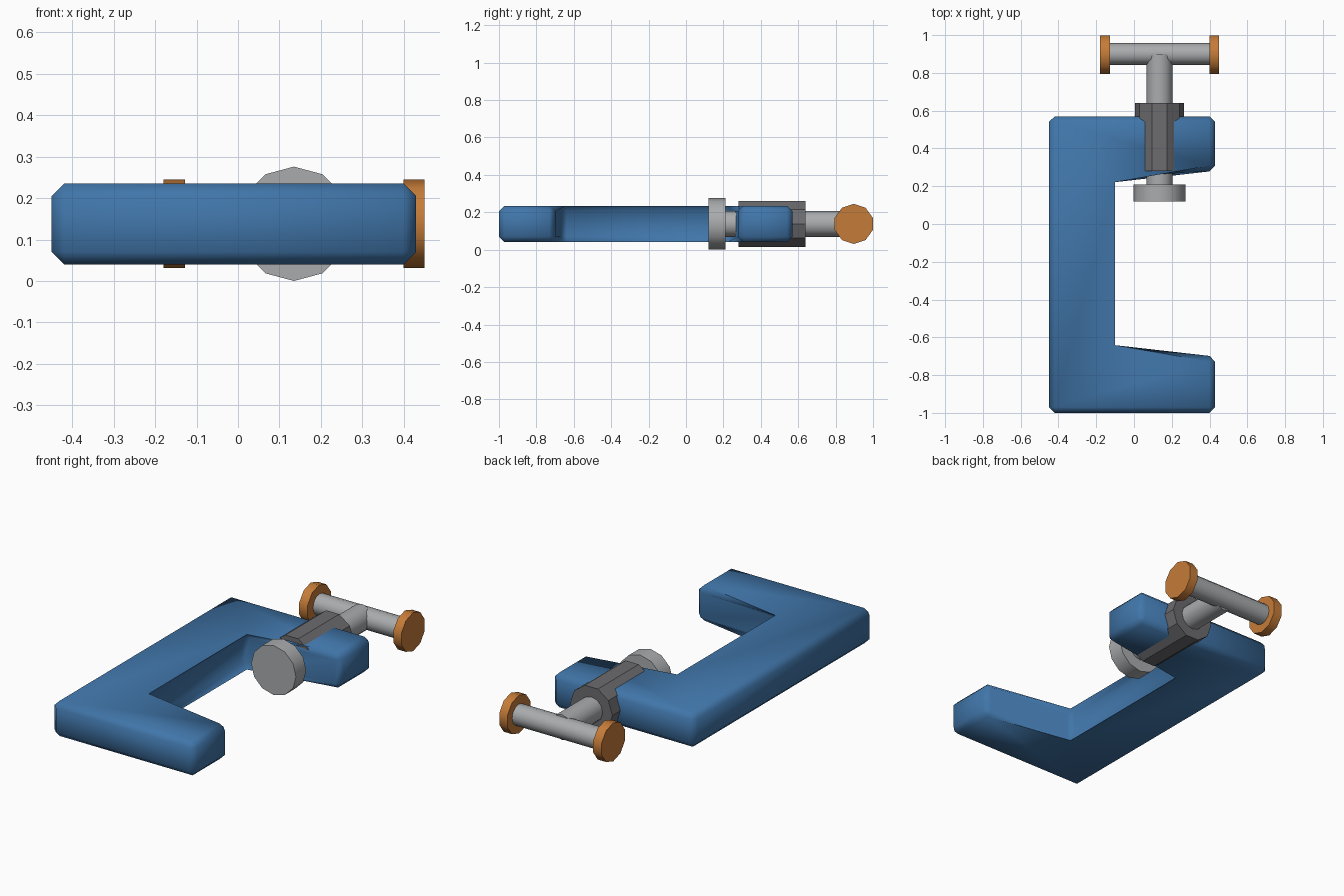
import bpy, bmesh, math
from mathutils import Matrix, Vector

if "Cube" in bpy.data.objects:
    bpy.data.objects.remove(bpy.data.objects["Cube"], do_unlink=True)


def material(name, color):
    m = bpy.data.materials.new(name)
    m.diffuse_color = (*color, 1)
    m.use_nodes = True
    bsdf = next(n for n in m.node_tree.nodes if n.type == "BSDF_PRINCIPLED")
    bsdf.inputs["Base Color"].default_value = (*color, 1)
    return m


BLUE = material("blue paint", (0.052, 0.18, 0.40))
STEEL = material("light steel", (0.40, 0.41, 0.42))
DARK = material("dark steel", (0.15, 0.15, 0.16))
ORANGE = material("orange", (0.56, 0.20, 0.04))


def finish(bm, name, mat, smooth=0):
    bmesh.ops.recalc_face_normals(bm, faces=bm.faces)
    mesh = bpy.data.meshes.new(name)
    bm.to_mesh(mesh)
    bm.free()
    mesh.materials.append(mat)
    ob = bpy.data.objects.new(name, mesh)
    bpy.context.collection.objects.link(ob)
    if smooth:
        bpy.ops.object.select_all(action="DESELECT")
        ob.select_set(True)
        bpy.context.view_layer.objects.active = ob
        bpy.ops.object.shade_smooth_by_angle(angle=math.radians(smooth))
    return ob


def rod(name, mat, axis, start, end, radius, sides, turn=0, smooth=40):
    """Cylinder between two points; a corner points up, turned by turn."""
    start, end = Vector(start), Vector(end)
    bm = bmesh.new()
    bmesh.ops.create_cone(bm, cap_ends=True, segments=sides, radius1=radius,
                          radius2=radius, depth=(end - start).length)
    lay = Matrix.Rotation(math.pi / 2, 4, axis)
    bm.transform(lay)
    # turn about the axis so that the first corner points straight up
    first = max(bm.verts, key=lambda v: v.co.z).co
    across = first.x if axis == "X" else first.y
    angle = math.atan2(across, first.z)
    spin = Matrix.Rotation(-angle if axis == "X" else angle, 4,
                           "Y" if axis == "X" else "X")
    bm.transform(Matrix.Rotation(turn, 4, "Y" if axis == "X" else "X") @ spin)
    bm.transform(Matrix.Translation((start + end) / 2))
    return finish(bm, name, mat, smooth)


# C-shaped frame: outer corners are chamfered, the two inner ones stay sharp
B = 0.03
X0, X1, XI = -0.45, 0.43, -0.13
outline = [(X0, -1), (X1, -1), (X1, -0.70), (XI, -0.67),
           (XI, 0.25), (X1, 0.28), (X1, 0.57), (X0, 0.57)]
middle, cap = [], []
for i, p in enumerate(outline):
    p = Vector(p)
    if p.x == XI:
        middle.append(p)
        cap.append(p)
        continue
    before = (Vector(outline[i - 1]) - p).normalized() * B
    after = (Vector(outline[(i + 1) % len(outline)]) - p).normalized() * B
    middle += [p + before, p + after]
    cap += [p + before + after] * 2

bm = bmesh.new()
Z0, Z1 = 0.04, 0.235
levels = [(cap, Z0), (middle, Z0 + B), (middle, Z1 - B), (cap, Z1)]
rings = [[bm.verts.new((p.x, p.y, z)) for p in pts] for pts, z in levels]
for low, high in zip(rings, rings[1:]):
    for i in range(len(low)):
        j = (i + 1) % len(low)
        bm.faces.new((low[i], low[j], high[j], high[i]))
for ring, pts in ((rings[0], cap), (rings[-1], cap)):
    bm.faces.new([v for i, v in enumerate(ring) if pts[i] is not pts[i - 1]])
bmesh.ops.remove_doubles(bm, verts=bm.verts, dist=0.0005)
finish(bm, "frame", BLUE, 60)

# Screw parts share one axis along y
CX, CZ, BAR_Y = 0.135, 0.138, 0.9


def along_y(name, mat, y0, y1, radius, sides, turn=0, smooth=40):
    return rod(name, mat, "X", (CX, y0, CZ), (CX, y1, CZ), radius, sides, turn, smooth)


def along_x(name, mat, x0, x1, y, radius, sides):
    return rod(name, mat, "Y", (x0, y, CZ), (x1, y, CZ), radius, sides)


along_y("pressure_pad", STEEL, 0.12, 0.21, 0.138, 12)
along_y("screw_shaft", STEEL, 0.16, BAR_Y, 0.07, 12)
along_y("threaded_collar", DARK, 0.28, 0.64, 0.13, 10, math.pi / 10, 0)

# Cross handle with end caps
along_x("handle_bar", STEEL, -0.15, 0.42, BAR_Y, 0.058, 12)
along_x("right_handle_cap", ORANGE, -0.18, -0.128, 0.897, 0.107, 10)
along_x("left_handle_cap", ORANGE, 0.40, 0.45, 0.897, 0.107, 10)
